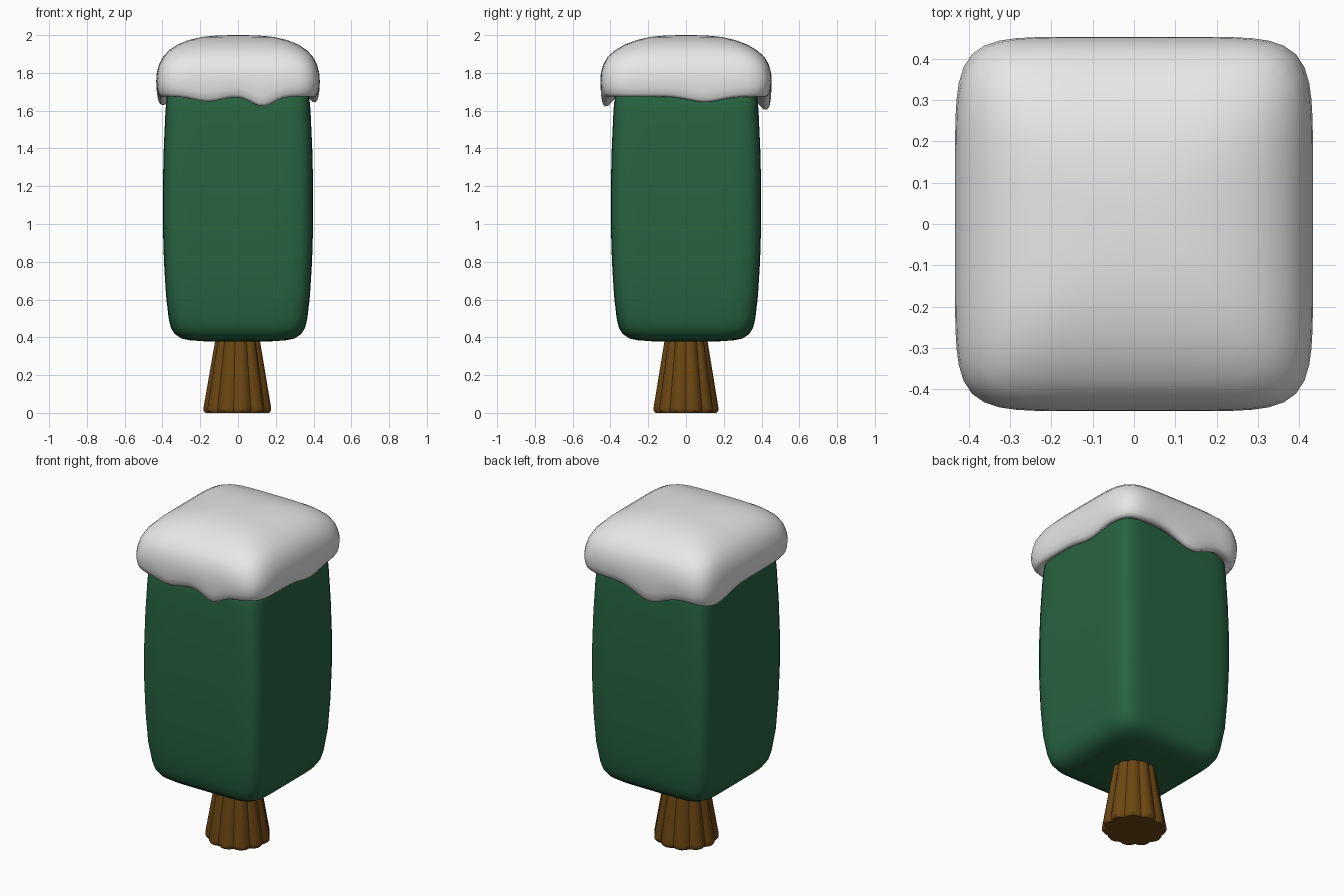
import bpy, bmesh, math

if "Cube" in bpy.data.objects:
    bpy.data.objects.remove(bpy.data.objects["Cube"])


def material(name, rgb):
    m = bpy.data.materials.new(name)
    m.diffuse_color = (*rgb, 1)
    m.use_nodes = True
    m.node_tree.nodes["Principled BSDF"].inputs["Base Color"].default_value = m.diffuse_color
    return m


def loft(name, rings, mat, angle):
    """Skin closed rings of points, cap both ends and smooth."""
    bm = bmesh.new()
    loops = [[bm.verts.new(p) for p in ring] for ring in rings]
    n = len(loops[0])
    for a, b in zip(loops, loops[1:]):
        for i in range(n):
            j = (i + 1) % n
            bm.faces.new((a[i], a[j], b[j], b[i]))
    bm.faces.new(loops[0][::-1])
    bm.faces.new(loops[-1])
    bmesh.ops.recalc_face_normals(bm, faces=bm.faces)
    me = bpy.data.meshes.new(name)
    bm.to_mesh(me)
    bm.free()
    ob = bpy.data.objects.new(name, me)
    bpy.context.collection.objects.link(ob)
    me.materials.append(mat)
    bpy.context.view_layer.objects.active = ob
    ob.select_set(True)
    bpy.ops.object.shade_smooth_by_angle(angle=math.radians(angle))
    ob.select_set(False)
    return ob


def soft_square(hx, hy, n, count=96):
    """Rounded square outline; higher n gives tighter corners."""
    pts = []
    for i in range(count):
        t = 2 * math.pi * i / count
        c, s = math.cos(t), math.sin(t)
        r = (abs(c) ** n + abs(s) ** n) ** (-1 / n)
        pts.append((hx * r * c, hy * r * s))
    return pts


green = material("pine green", (0.02, 0.127, 0.053))
white = material("snow white", (0.8, 0.8, 0.8))
brown = material("bark brown", (0.15, 0.063, 0.006))

# Foliage: tall bulging block with rounded edges
profile = [(0.04, 0.376, 4), (0.18, 0.379, 5), (0.25, 0.384, 6), (0.30, 0.394, 7),
           (0.335, 0.418, 7), (0.355, 0.45, 7.5), (0.367, 0.50, 8), (0.381, 0.62, 9),
           (0.392, 0.80, 9), (0.398, 1.0, 9), (0.398, 1.2, 9), (0.393, 1.4, 9),
           (0.384, 1.6, 9), (0.375, 1.7, 9), (0.33, 1.79, 7), (0.2, 1.81, 5)]
loft("foliage", [[(x, y, z) for x, y in soft_square(h, h, n)] for h, z, n in profile],
     green, 60)

# Snow cap: puffy top with a hem that sags in a few places (x, y, depth, width)
sags = [(0.13, -0.44, 0.055, 0.08), (-0.16, -0.44, 0.028, 0.10), (0.42, 0.10, 0.03, 0.12),
        (-0.06, 0.44, 0.07, 0.13), (-0.42, 0.30, 0.045, 0.15)]


def sag(x, y):
    return sum(d * math.exp(-((x - a) ** 2 + (y - b) ** 2) / w ** 2) for a, b, d, w in sags)


# half width x, half width y, height, corner power, how much of the sag applies
cap = [(0.34, 0.34, 1.72, 8, 0.3), (0.375, 0.38, 1.69, 8, 0.9), (0.397, 0.41, 1.674, 7.5, 1),
       (0.413, 0.43, 1.676, 7, 1), (0.423, 0.442, 1.69, 7, 0.95), (0.43, 0.45, 1.72, 7, 0.75),
       (0.433, 0.453, 1.76, 7, 0.4), (0.43, 0.451, 1.80, 6.5, 0.15), (0.418, 0.438, 1.845, 6.5, 0),
       (0.397, 0.415, 1.885, 6, 0), (0.365, 0.375, 1.92, 5.5, 0), (0.32, 0.325, 1.95, 5, 0),
       (0.26, 0.26, 1.974, 4.5, 0), (0.19, 0.19, 1.99, 4, 0), (0.11, 0.11, 1.998, 3, 0),
       (0.03, 0.03, 2.0, 2, 0)]
loft("snow_cap", [[(x, y, z - k * sag(x, y)) for x, y in soft_square(hx, hy, n)]
                  for hx, hy, z, n, k in cap], white, 80)

# Trunk: tapered and fluted post
LOBES = 11


def fluted(r, z):
    pts = []
    for i in range(LOBES * 4):
        t = math.pi + 2 * math.pi * i / (LOBES * 4)
        q = r * (1, 0.97, 0.90, 0.97)[i % 4]
        pts.append((q * math.cos(t), 0.95 * q * math.sin(t), z))
    return pts


loft("trunk", [fluted(r, z) for r, z in
               [(0.172, 0), (0.182, 0.012), (0.182, 0.03), (0.123, 0.37), (0.115, 0.42)]],
     brown, 35)
